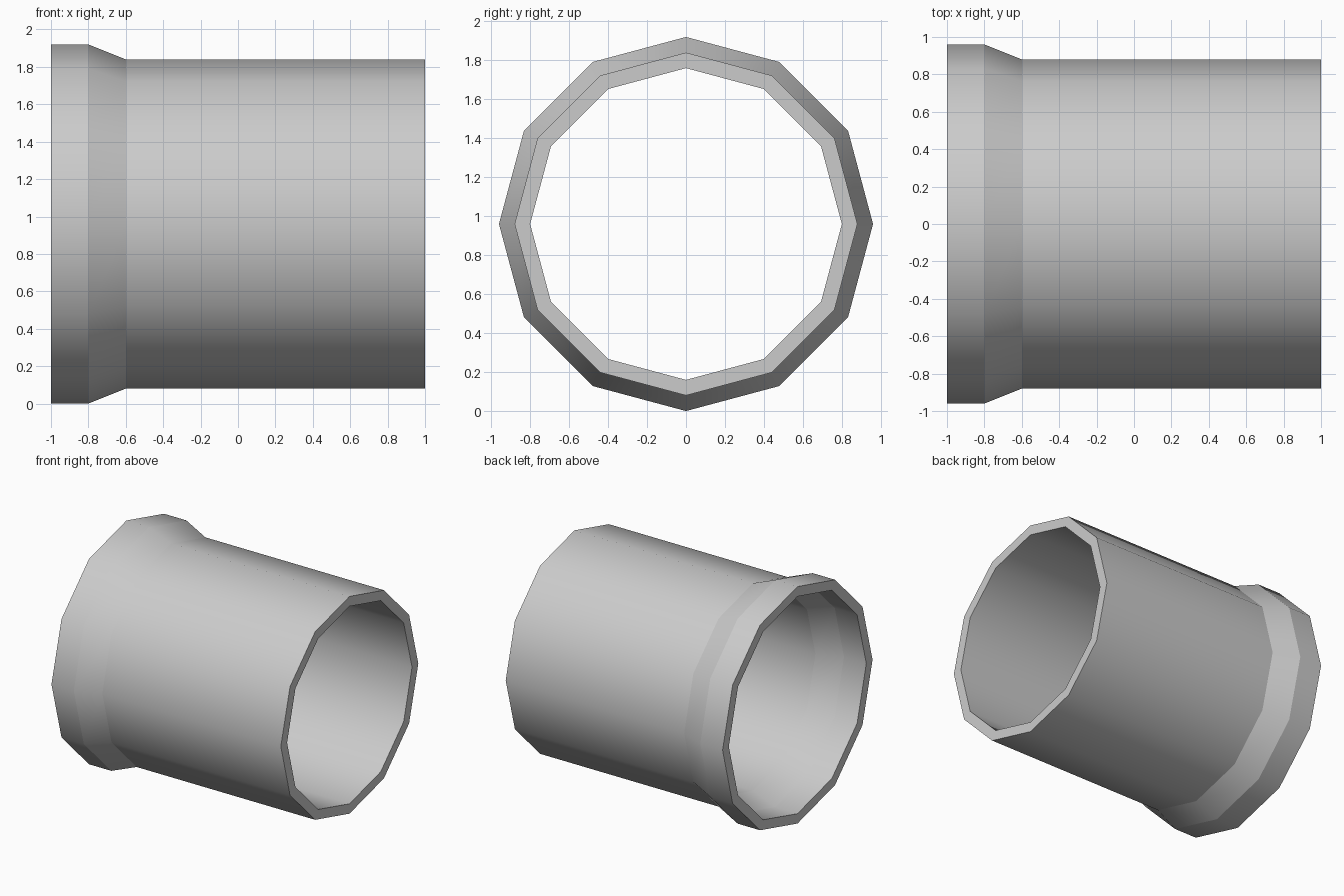
import bpy, bmesh, math

if "Cube" in bpy.data.objects:
    bpy.data.objects.remove(bpy.data.objects["Cube"])

SIDES = 12
CENTRE_Z = 0.96

# Closed wall section (x, radius): outer skin, then bore with its bell socket
profile = [(-1.0, 0.96), (-0.8, 0.96), (-0.6, 0.88), (1.0, 0.88),
           (1.0, 0.80), (-0.6, 0.80), (-0.8, 0.88), (-1.0, 0.88)]

bm = bmesh.new()


def ring(x, radius):
    verts = []
    for i in range(SIDES):
        a = 2 * math.pi * i / SIDES
        verts.append(bm.verts.new((x, radius * math.sin(a),
                                   CENTRE_Z + radius * math.cos(a))))
    return verts


# Sweep the section around the x axis
rings = [ring(x, r) for x, r in profile]
for k, lower in enumerate(rings):
    upper = rings[(k + 1) % len(rings)]
    for i in range(SIDES):
        j = (i + 1) % SIDES
        bm.faces.new((lower[i], lower[j], upper[j], upper[i])).smooth = True
bmesh.ops.recalc_face_normals(bm, faces=bm.faces)

# Smooth round the pipe, crisp at every ring where the section bends
for r in rings:
    for i in range(SIDES):
        bm.edges.get((r[i], r[(i + 1) % SIDES])).smooth = False

mesh = bpy.data.meshes.new("pipe_segment")
bm.to_mesh(mesh)
bm.free()
pipe = bpy.data.objects.new("pipe_segment", mesh)
bpy.context.collection.objects.link(pipe)
